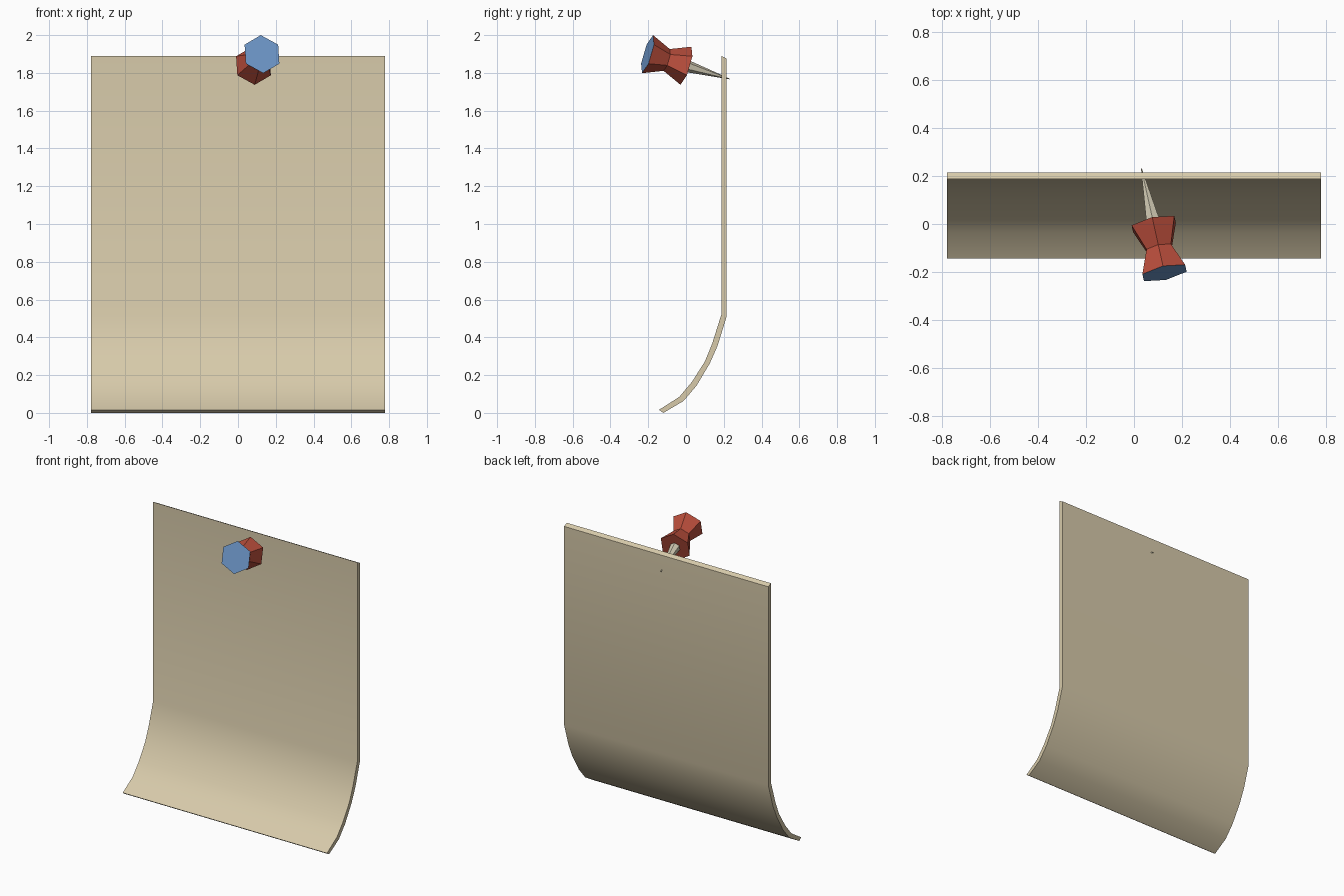
import bpy, bmesh, math
from mathutils import Vector, Matrix

cube = bpy.data.objects.get("Cube")
if cube:
    bpy.data.objects.remove(cube, do_unlink=True)


def make_material(name, srgb):
    col = [(c / 255 / 12.92) if c < 11 else ((c / 255 + 0.055) / 1.055) ** 2.4 for c in srgb] + [1]
    mat = bpy.data.materials.new(name)
    mat.use_nodes = True
    mat.diffuse_color = col
    mat.node_tree.nodes["Principled BSDF"].inputs["Base Color"].default_value = col
    return mat


paper = make_material("paper_beige", (215, 202, 170))
metal = make_material("needle_grey_beige", (208, 201, 178))
red = make_material("pin_red", (186, 78, 60))
blue = make_material("cap_blue", (110, 152, 202))


def finish(name, bm, *mats):
    bmesh.ops.recalc_face_normals(bm, faces=bm.faces)
    mesh = bpy.data.meshes.new(name)
    bm.to_mesh(mesh)
    bm.free()
    for m in mats:
        mesh.materials.append(m)
    obj = bpy.data.objects.new(name, mesh)
    bpy.context.collection.objects.link(obj)
    return obj


# Paper sheet: curled side profile (y, z) extruded across the width
HALF_WIDTH = 0.777
front = [(0.187, 1.89), (0.187, 0.52), (0.138, 0.365), (0.1, 0.272),
         (0.032, 0.165), (-0.035, 0.085), (-0.143, 0.016)]
back = [(0.215, 1.876), (0.215, 0.51), (0.167, 0.355), (0.125, 0.26),
        (0.055, 0.143), (-0.013, 0.063), (-0.12, 0.0)]
bm = bmesh.new()
outline = [bm.verts.new((-HALF_WIDTH, y, z)) for y, z in front + back[::-1]]
n = len(outline)
side_faces = [bm.faces.new((outline[i], outline[i + 1], outline[n - 2 - i], outline[n - 1 - i]))
              for i in range(len(front) - 1)]
ext = bmesh.ops.extrude_face_region(bm, geom=side_faces, use_keep_orig=True)
bmesh.ops.translate(bm, vec=(2 * HALF_WIDTH, 0, 0),
                    verts=[g for g in ext["geom"] if isinstance(g, bmesh.types.BMVert)])
sheet = finish("paper_sheet", bm, paper)
bpy.context.view_layer.objects.active = sheet
sheet.select_set(True)
bpy.ops.object.shade_smooth_by_angle(angle=math.radians(30))

# Pin frame: origin at the needle tip, local z runs toward the cap
tip = Vector((0.031, 0.23, 1.768))
axis = Vector((0.207, -0.935, 0.283)).normalized()
up = (Vector((0, 0, 1)) - axis * axis.z).normalized()
side = up.cross(axis)
pin_frame = Matrix.Translation(tip) @ Matrix((up, axis.cross(up), axis)).transposed().to_4x4()


def six_sided(bm, rings):
    """Loft hexagonal rings given as (distance, radius), capping both ends."""
    loops = [[bm.verts.new((r * math.cos(k * math.pi / 3), r * math.sin(k * math.pi / 3), d))
              for k in range(6)] for d, r in rings]
    for a, b in zip(loops, loops[1:]):
        for k in range(6):
            j = (k + 1) % 6
            bm.faces.new((a[k], a[j], b[j], b[k]))
    bm.faces.new(loops[0][::-1])
    return bm.faces.new(loops[-1])


# Pin grip: collar, narrow waist and flared cap with an inset blue face
bm = bmesh.new()
cap = six_sided(bm, [(0.246, 0.105), (0.355, 0.06), (0.463, 0.105)])
bmesh.ops.inset_region(bm, faces=[cap], thickness=0.03)
cap.material_index = 1
bm.transform(pin_frame)
finish("pin_grip", bm, red, blue)

# Pin needle
bm = bmesh.new()
six_sided(bm, [(0, 0.002), (0.25, 0.034)])
bm.transform(pin_frame)
finish("pin_needle", bm, metal)
